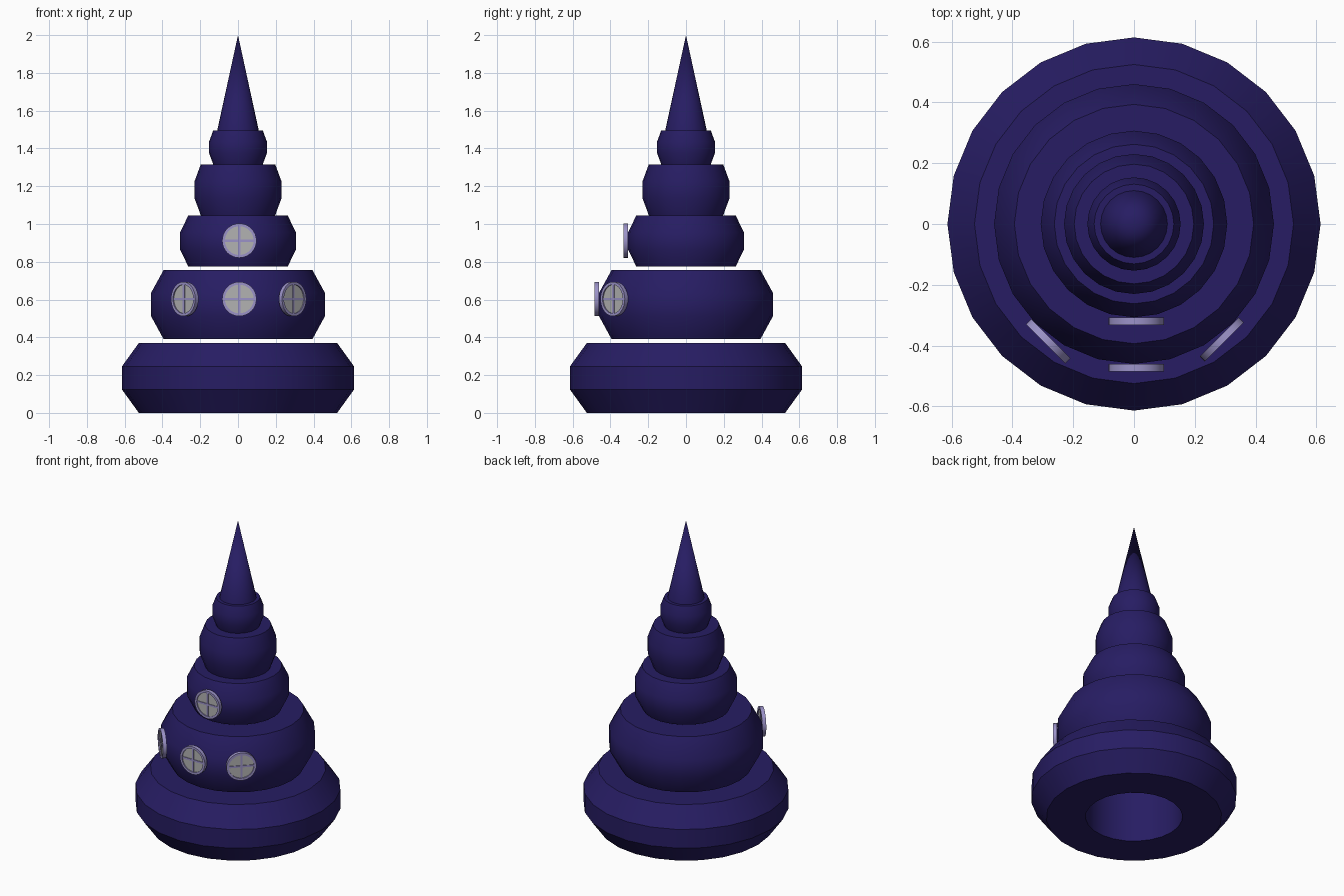
import bpy, bmesh, math
from mathutils import Matrix, Vector

if "Cube" in bpy.data.objects:
    bpy.data.objects.remove(bpy.data.objects["Cube"])


def material(name, rgb):
    m = bpy.data.materials.new(name)
    m.diffuse_color = (*rgb, 1)
    m.use_nodes = True
    m.node_tree.nodes["Principled BSDF"].inputs["Base Color"].default_value = m.diffuse_color
    return m


HULL = material("deep_indigo", (0.02, 0.012, 0.125))
FRAME = material("lavender_frame", (0.33, 0.29, 0.58))
PANE = material("grey_pane", (0.45, 0.45, 0.45))


def finish(name, bm, mat, matrix=Matrix()):
    bmesh.ops.recalc_face_normals(bm, faces=bm.faces)
    me = bpy.data.meshes.new(name)
    bm.to_mesh(me)
    bm.free()
    me.materials.append(mat)
    ob = bpy.data.objects.new(name, me)
    bpy.context.collection.objects.link(ob)
    ob.matrix_world = matrix
    bpy.ops.object.select_all(action='DESELECT')
    ob.select_set(True)
    bpy.context.view_layer.objects.active = ob
    bpy.ops.object.shade_smooth_by_angle(angle=math.radians(30))
    return ob


def lathe(name, profile, mat, matrix=Matrix(), n=24):
    """Closed (radius, z) loop revolved about z."""
    bm = bmesh.new()
    rings = []
    for i in range(n):
        a = 2 * math.pi * i / n
        rings.append([bm.verts.new((r * math.cos(a), r * math.sin(a), z)) for r, z in profile])
    k = len(profile)
    for i in range(n):
        p, q = rings[i], rings[(i + 1) % n]
        for j in range(k):
            bm.faces.new((p[j], q[j], q[(j + 1) % k], p[(j + 1) % k]))
    return finish(name, bm, mat, matrix)


def cone(name, r1, r2, z0, z1, mat, matrix=Matrix(), n=24):
    bm = bmesh.new()
    bmesh.ops.create_cone(bm, cap_ends=True, segments=n, radius1=r1, radius2=r2, depth=z1 - z0,
                          matrix=Matrix.Translation((0, 0, (z0 + z1) / 2)))
    return finish(name, bm, mat, matrix)


# Stacked bevelled tiers, each a hollow ring: scale, bottom, top
tiers = [(1, 0, 0.37), (0.75, 0.39, 0.757), (0.5, 0.774, 1.046),
         (0.375, 1.046, 1.316), (0.25, 1.316, 1.495)]
for i, (s, z0, z1) in enumerate(tiers):
    h = (z1 - z0) / 3
    lathe(f"tier_{i + 1}", [(0.29 * s, z0), (0.525 * s, z0), (0.614 * s, z0 + h),
                            (0.614 * s, z1 - h), (0.525 * s, z1), (0.29 * s, z1)], HULL)

# Pointed spire
cone("spire", 0.11, 0, 1.495, 2.0, HULL)


def window(name, pos, angle):
    """Round window; local z points outward."""
    m = (Matrix.Translation(pos) @ Matrix.Rotation(math.radians(angle), 4, 'Z')
         @ Matrix.Rotation(math.pi / 2, 4, 'X'))
    lathe(name + "_frame", [(0.076, -0.012), (0.091, -0.012), (0.091, 0.012), (0.076, 0.012)],
          FRAME, m, 32)
    cone(name + "_pane", 0.08, 0.08, -0.005, 0.005, PANE, m, 32)
    bm = bmesh.new()
    for size in ((0.156, 0.012, 0.018), (0.012, 0.156, 0.018)):
        bmesh.ops.create_cube(bm, size=1, matrix=Matrix.Diagonal((*size, 1)))
    finish(name + "_bars", bm, FRAME, m)


# Three windows on the second tier, one on the third
window("front_window", (0.007, -0.473, 0.603), 0)
window("left_window", (-0.282, -0.386, 0.603), -45)
window("right_window", (0.289, -0.38, 0.603), 45)
window("upper_window", (0.007, -0.32, 0.912), 0)
